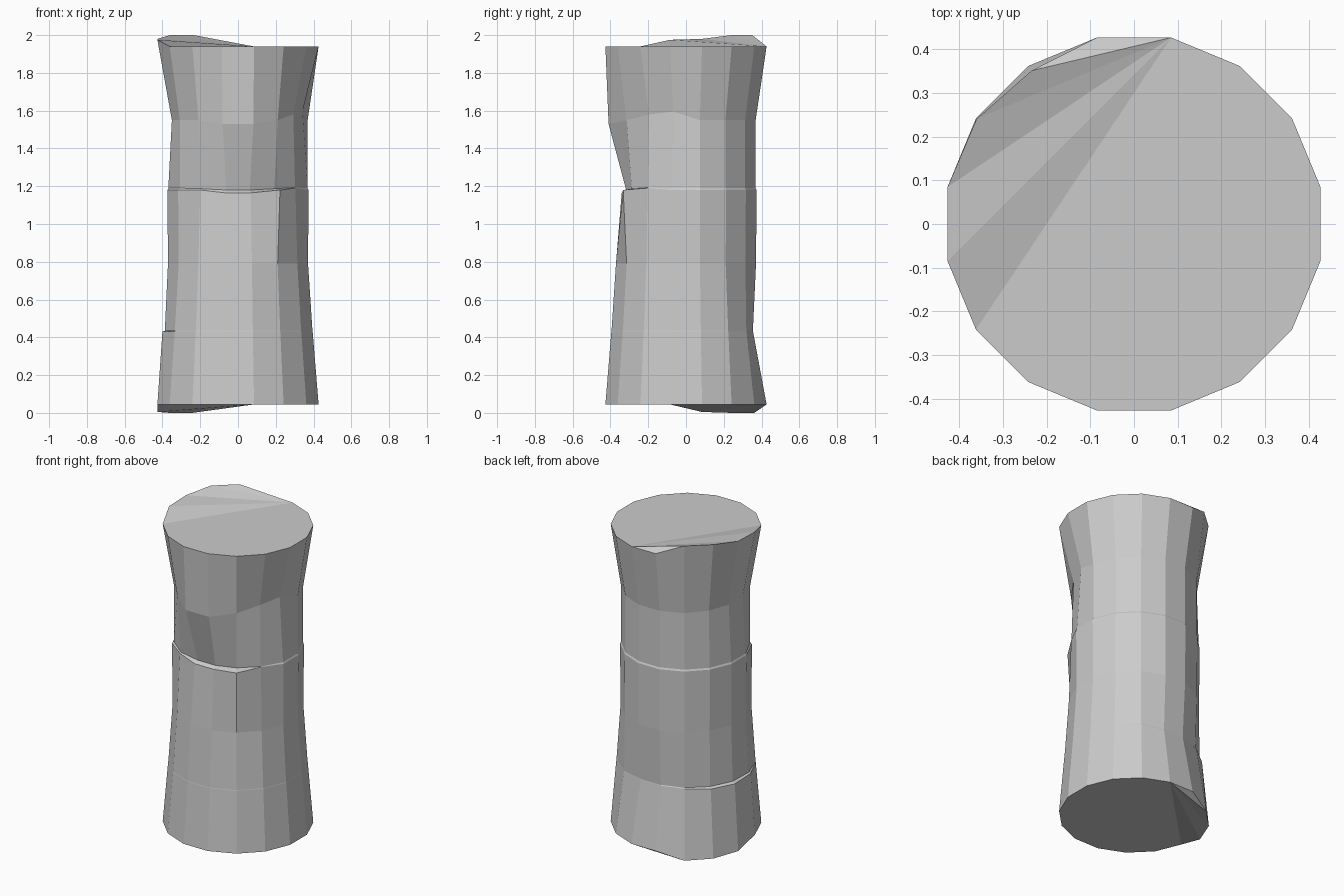
import bpy, bmesh
from math import sin, cos, radians

N = 16

# Rings from bottom to top: height, radius, {corner: (radius, height) of chipped spots}
RINGS = [
    (0.045, 0.435, {5: (0.435, 0.0), 6: (0.435, 0.0), 7: (0.435, 0.005)}),
    (0.43, 0.403, {2: (0.385, 0.43), 3: (0.362, 0.43), 4: (0.362, 0.43),
                   5: (0.375, 0.43), 6: (0.395, 0.425), 7: (0.408, 0.425), 8: (0.408, 0.43)}),
    (0.435, 0.402, {2: (0.384, 0.435), 3: (0.361, 0.435), 4: (0.361, 0.435),
                    5: (0.370, 0.435), 6: (0.380, 0.435), 7: (0.390, 0.435), 8: (0.395, 0.435)}),
    (0.79, 0.378, {}),
    # front ledge, lower lip
    (1.18, 0.381, {10: (0.36, 1.18), 11: (0.347, 1.165), 12: (0.347, 1.165),
                   13: (0.40, 1.18), 14: (0.365, 1.19)}),
    # front ledge, upper lip
    (1.19, 0.376, {9: (0.37, 1.19), 10: (0.355, 1.187), 11: (0.323, 1.18),
                   12: (0.323, 1.18), 13: (0.345, 1.187), 14: (0.363, 1.193)}),
    (1.55, 0.376, {6: (0.365, 1.55), 7: (0.357, 1.55), 8: (0.357, 1.55), 9: (0.37, 1.55),
                   11: (0.418, 1.53), 12: (0.418, 1.53), 13: (0.378, 1.55),
                   14: (0.352, 1.58), 15: (0.348, 1.595)}),
    (1.94, 0.435, {8: (0.435, 1.975), 7: (0.435, 1.98), 6: (0.433, 2.0), 5: (0.422, 2.0)}),
]

bm = bmesh.new()
rings = []
for z, r, chips in RINGS:
    ring = []
    for k in range(N):
        rr, zz = chips.get(k, (r, z))
        a = radians(11.25 + 22.5 * k)
        ring.append(bm.verts.new((rr * cos(a), rr * sin(a), zz)))
    rings.append(ring)

# Shaft sides
for lo, hi in zip(rings, rings[1:]):
    for k in range(N):
        j = (k + 1) % N
        bm.faces.new((lo[k], lo[j], hi[j], hi[k]))

# Uneven end caps, fanned from one back corner
for ring, top in ((rings[0], False), (rings[-1], True)):
    for i in range(1, N - 1):
        tri = [ring[3], ring[(3 + i) % N], ring[(4 + i) % N]]
        bm.faces.new(tri if top else tri[::-1])

mesh = bpy.data.meshes.new("stone_column")
bm.to_mesh(mesh)
bm.free()
bpy.context.collection.objects.link(bpy.data.objects.new("stone_column", mesh))
